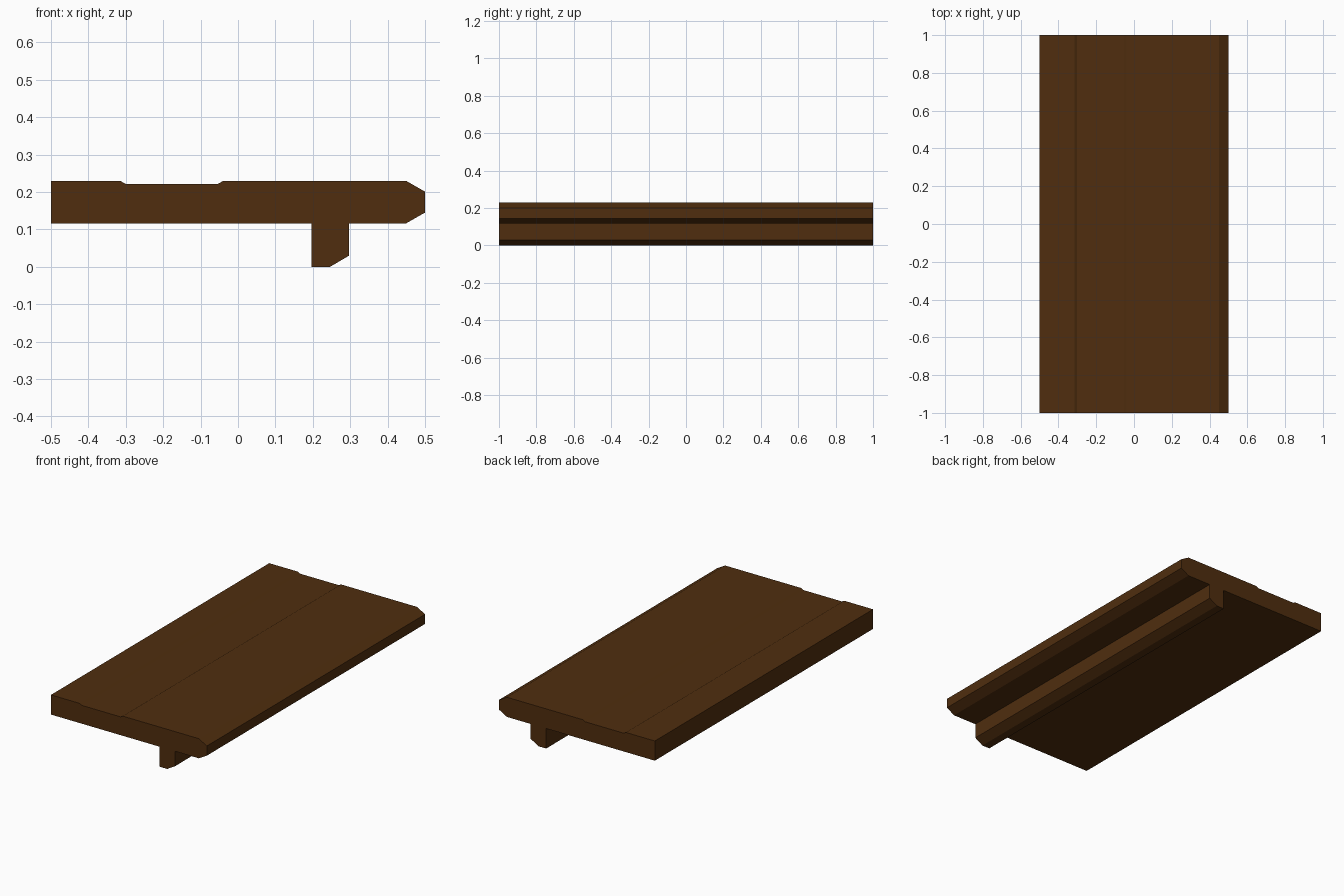
import bpy
import bmesh

if "Cube" in bpy.data.objects:
    bpy.data.objects.remove(bpy.data.objects["Cube"])

# Single dark brown wood colour
wood = bpy.data.materials.new("dark brown wood")
wood.diffuse_color = (0.08, 0.027, 0.0045, 1.0)
wood.use_nodes = True
wood.node_tree.nodes["Principled BSDF"].inputs["Base Color"].default_value = wood.diffuse_color


def extrude_profile(name, points, length):
    """Extrude an (x, z) cross-section along y, centred on y = 0."""
    bm = bmesh.new()
    face = bm.faces.new([bm.verts.new((x, -length / 2, z)) for x, z in points])
    result = bmesh.ops.extrude_face_region(bm, geom=[face], use_keep_orig=True)
    moved = [v for v in result["geom"] if isinstance(v, bmesh.types.BMVert)]
    bmesh.ops.translate(bm, verts=moved, vec=(0, length, 0))
    bmesh.ops.recalc_face_normals(bm, faces=bm.faces)
    mesh = bpy.data.meshes.new(name)
    bm.to_mesh(mesh)
    bm.free()
    mesh.materials.append(wood)
    obj = bpy.data.objects.new(name, mesh)
    bpy.context.collection.objects.link(obj)
    return obj


# Ledge board with shallow top groove, chamfered nose and a rib underneath
section = [
    (-0.5, 0.116), (0.197, 0.116),
    # rib with chamfered outer bottom edge
    (0.197, 0.0), (0.246, 0.0), (0.297, 0.03), (0.297, 0.116),
    # chamfered nose
    (0.449, 0.116), (0.5, 0.145), (0.5, 0.201), (0.449, 0.23),
    # shallow groove
    (-0.039, 0.23), (-0.053, 0.222), (-0.301, 0.222), (-0.315, 0.23),
    (-0.5, 0.23),
]
extrude_profile("ledge_board", section, 2.0)
